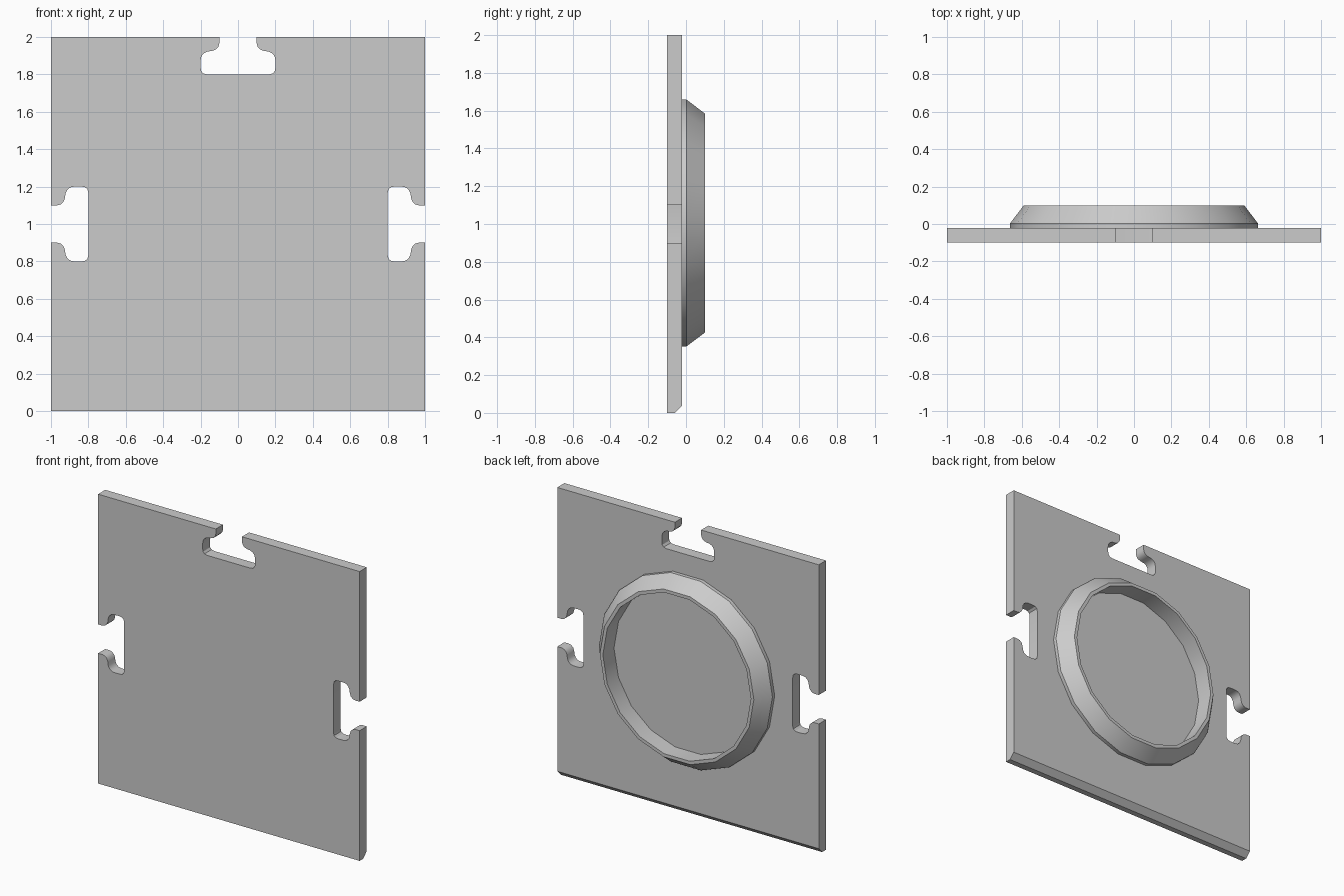
import bpy, bmesh, math

if "Cube" in bpy.data.objects:
    bpy.data.objects.remove(bpy.data.objects["Cube"])

grey = bpy.data.materials.new("plain grey")
grey.diffuse_color = (0.6, 0.6, 0.6, 1)
grey.use_nodes = True
grey.node_tree.nodes["Principled BSDF"].inputs["Base Color"].default_value = grey.diffuse_color

FRONT, BACK = -0.1, -0.022      # plate faces
SIDES = 18                      # ring facets


def finish(name, bm):
    bmesh.ops.recalc_face_normals(bm, faces=bm.faces[:])
    mesh = bpy.data.meshes.new(name)
    bm.to_mesh(mesh)
    bm.free()
    mesh.materials.append(grey)
    obj = bpy.data.objects.new(name, mesh)
    bpy.context.collection.objects.link(obj)
    bpy.ops.object.select_all(action='DESELECT')
    obj.select_set(True)
    bpy.context.view_layer.objects.active = obj
    bpy.ops.object.shade_smooth_by_angle(angle=math.radians(30))
    return obj


# Keyhole slot: half profile as (half width, depth from the plate edge)
half = [(0.1, 0), (0.1, 0.035), (0.105, 0.052), (0.118, 0.067), (0.14, 0.075),
        (0.165, 0.078), (0.184, 0.088), (0.196, 0.104), (0.2, 0.125),
        (0.2, 0.165), (0.197, 0.182), (0.186, 0.195), (0.165, 0.2)]
slot = half + [(-w, d) for w, d in reversed(half)]

# Plate outline, with a slot in the right, top and left edges
outline = [(-1, 0), (1, 0)]
outline += [(1 - d, 1 - w) for w, d in slot]
outline += [(1, 2)]
outline += [(w, 2 - d) for w, d in slot]
outline += [(-1, 2)]
outline += [(-1 + d, 1 + w) for w, d in slot]

bm = bmesh.new()
face = bm.faces.new([bm.verts.new((x, FRONT, z)) for x, z in outline])
ext = bmesh.ops.extrude_face_region(bm, geom=[face])
moved = [v for v in ext["geom"] if isinstance(v, bmesh.types.BMVert)]
bmesh.ops.translate(bm, verts=moved, vec=(0, BACK - FRONT, 0))

# Chamfer along the bottom back edge
bottom_back = [e for e in bm.edges
               if all(v.co.z < 0.001 and v.co.y > BACK - 0.001 for v in e.verts)]
bmesh.ops.bevel(bm, geom=bottom_back, offset=0.038, segments=1, affect='EDGES')
finish("plate", bm)

# Raised ring on the back: (radius, y) profile swept round the plate centre
profile = [(0.663, BACK), (0.663, 0.003), (0.589, 0.1), (0.566, 0.1), (0.566, BACK)]
bm = bmesh.new()
loops = []
for i in range(SIDES):
    a = 2 * math.pi * i / SIDES
    loops.append([bm.verts.new((r * math.cos(a), y, 1.005 + r * math.sin(a)))
                  for r, y in profile])
for i in range(SIDES):
    p, q = loops[i], loops[(i + 1) % SIDES]
    for j in range(len(profile) - 1):
        bm.faces.new((p[j], p[j + 1], q[j + 1], q[j]))
finish("back_ring", bm)
